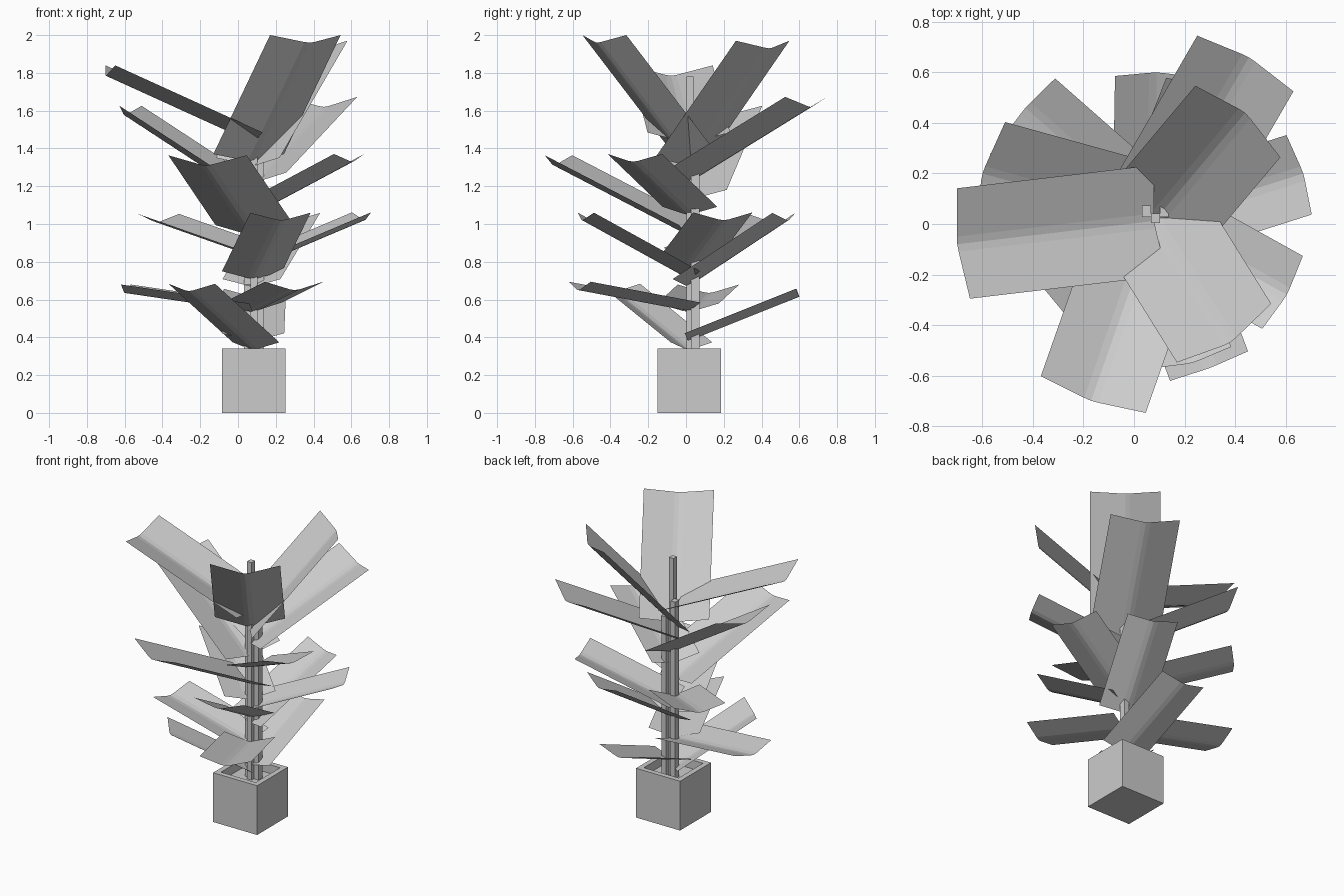
import bpy, bmesh
from mathutils import Vector, Matrix

if "Cube" in bpy.data.objects:
    bpy.data.objects.remove(bpy.data.objects["Cube"])

CX, CY = 0.083, 0.018      # pot centre
STEM = (0.08, 0.012)       # where the leaves start


def make_object(name, bm):
    bmesh.ops.recalc_face_normals(bm, faces=bm.faces)
    mesh = bpy.data.meshes.new(name)
    bm.to_mesh(mesh)
    bm.free()
    obj = bpy.data.objects.new(name, mesh)
    bpy.context.collection.objects.link(obj)
    return obj


def box(name, x, y, z0, z1, sx, sy):
    bm = bmesh.new()
    bmesh.ops.create_cube(bm, size=1, matrix=Matrix.Translation((x, y, (z0 + z1) / 2))
                          @ Matrix.Diagonal((sx, sy, z1 - z0, 1)))
    return make_object(name, bm)


def pot():
    # Square pot with a flat rim and a recessed soil floor
    bm = bmesh.new()
    bmesh.ops.create_cube(bm, size=1, matrix=Matrix.Translation((CX, CY, 0.17))
                          @ Matrix.Diagonal((0.336, 0.336, 0.34, 1)))
    top = max(bm.faces, key=lambda f: f.calc_center_median().z)
    bmesh.ops.inset_region(bm, faces=[top], thickness=0.05)
    wall = bmesh.ops.extrude_discrete_faces(bm, faces=[top])["faces"]
    bmesh.ops.translate(bm, verts=wall[0].verts, vec=(0, 0, -0.06))
    make_object("pot", bm)


def leaf(name, base_z, tip, width, depth):
    # Open V-folded blade with a narrow flattened crease
    base, tip = Vector((*STEM, base_z)), Vector(tip)
    along = (tip - base).normalized()
    side = along.cross(Vector((0, 0, 1))).normalized()
    up = side.cross(along)
    profile = [(-width / 2, depth), (-0.03, 0.005), (0, 0), (0.03, 0.005), (width / 2, depth)]
    bm = bmesh.new()
    rows = [[bm.verts.new(p + side * s + up * u) for s, u in profile] for p in (base, tip)]
    for i in range(len(profile) - 1):
        bm.faces.new((rows[0][i], rows[0][i + 1], rows[1][i + 1], rows[1][i]))
    make_object(name, bm)


pot()

# Bundle of thin square stems
box("tall_stem", 0.085, 0.022, 0.28, 1.78, 0.035, 0.038)
box("side_stem_right", 0.12, 0.05, 0.28, 1.38, 0.035, 0.045)
box("side_stem_left", 0.05, 0.05, 0.28, 1.5, 0.035, 0.045)

# Crease height at the stem, crease tip
upper_leaves = [
    (1.33, (0.38, -0.47, 1.96)),
    (1.31, (0.44, 0.44, 1.93)),
    (1.43, (-0.70, -0.08, 1.785)),
    (1.22, (0.455, 0.66, 1.62)),
    (0.94, (-0.17, -0.70, 1.31)),
    (1.13, (-0.60, 0.20, 1.575)),
]
lower_leaves = [
    (0.77, (0.67, 0.20, 1.02)),
    (1.05, (0.605, -0.28, 1.33)),
    (0.83, (-0.43, 0.46, 1.01)),
    (0.67, (0.29, 0.54, 1.02)),
    (0.38, (0.09, 0.60, 0.615)),
    (0.71, (0.23, -0.55, 1.02)),
    (0.54, (0.30, -0.57, 0.65)),
    (0.335, (-0.26, -0.37, 0.645)),
    (0.535, (-0.60, 0.12, 0.635)),
]
for i, (z, tip) in enumerate(upper_leaves):
    leaf(f"large_leaf_{i + 1}", z, tip, 0.44, 0.06)
for i, (z, tip) in enumerate(lower_leaves):
    leaf(f"small_leaf_{i + 1}", z, tip, 0.33, 0.045)
